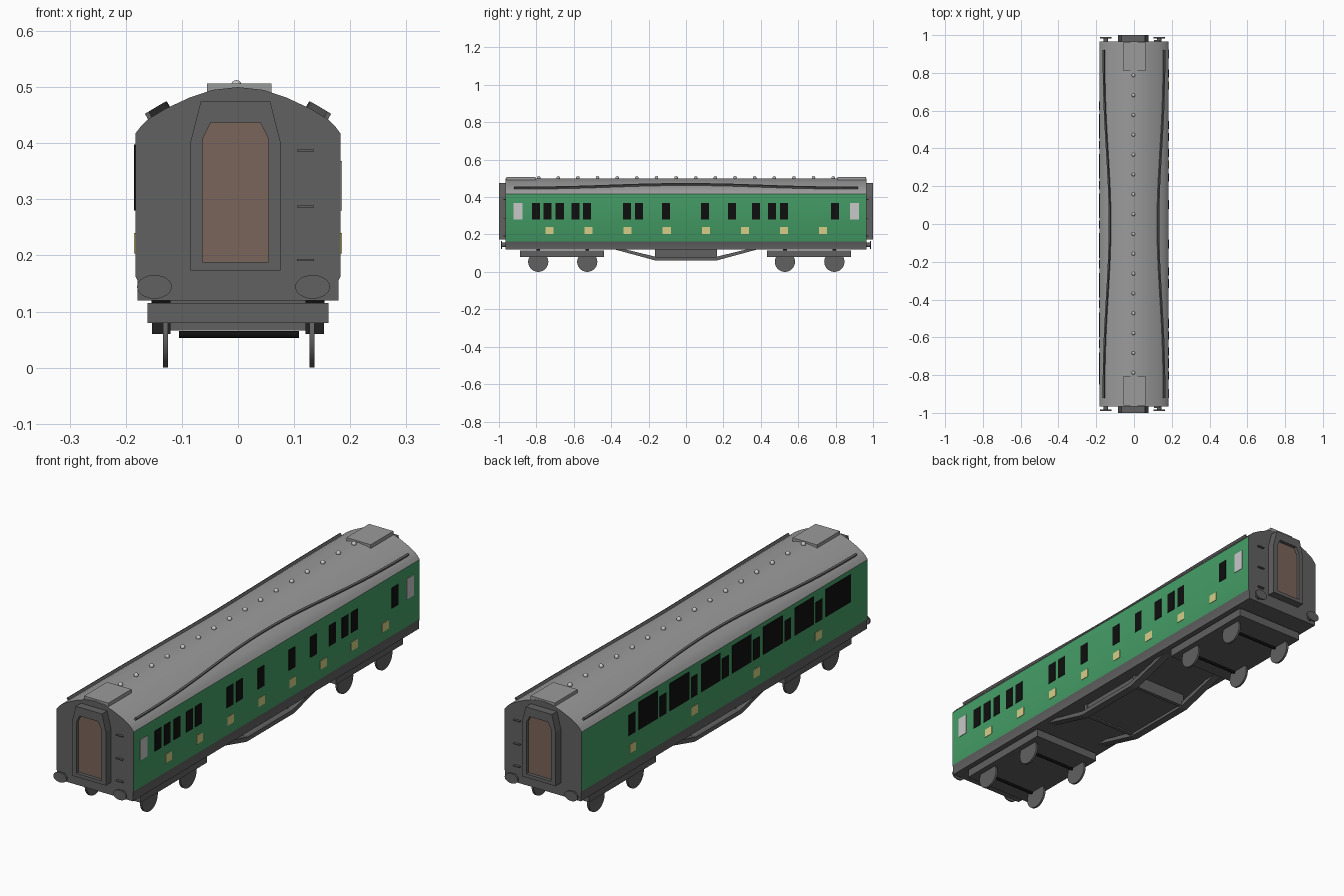
import bpy, bmesh, math
from mathutils import Matrix, Vector

if "Cube" in bpy.data.objects:
    bpy.data.objects.remove(bpy.data.objects["Cube"])


def material(name, r, g, b):
    lin = [(c / 255 / 12.92) if c < 10 else ((c / 255 + 0.055) / 1.055) ** 2.4 for c in (r, g, b)]
    m = bpy.data.materials.new(name)
    m.diffuse_color = (*lin, 1)
    m.use_nodes = True
    m.node_tree.nodes["Principled BSDF"].inputs["Base Color"].default_value = m.diffuse_color
    return m


GREEN = material("green_paint", 70, 160, 104)
DARK = material("dark_grey", 97, 97, 97)
ROOF = material("roof_grey", 155, 155, 155)
BLACK = material("black", 15, 15, 15)
PALE = material("pale_grey", 200, 200, 200)
CREAM = material("cream_yellow", 214, 207, 136)
BROWN = material("door_brown", 122, 101, 90)


def finish(name, bm, *mats, smooth=False):
    bmesh.ops.recalc_face_normals(bm, faces=bm.faces)
    me = bpy.data.meshes.new(name)
    bm.to_mesh(me)
    bm.free()
    for m in mats:
        me.materials.append(m)
    ob = bpy.data.objects.new(name, me)
    bpy.context.collection.objects.link(ob)
    if smooth:
        bpy.context.view_layer.objects.active = ob
        ob.select_set(True)
        bpy.ops.object.shade_smooth_by_angle(angle=math.radians(35))
        ob.select_set(False)
    return ob


def boxes(name, mat, items):
    """One object made of boxes given as (x0, x1, y0, y1, z0, z1)."""
    bm = bmesh.new()
    for x0, x1, y0, y1, z0, z1 in items:
        mid = Vector((x0 + x1, y0 + y1, z0 + z1)) / 2
        size = Matrix.Diagonal((x1 - x0, y1 - y0, z1 - z0, 1))
        bmesh.ops.create_cube(bm, size=1, matrix=Matrix.Translation(mid) @ size)
    return finish(name, bm, mat)


def loft(bm, rings, caps=True):
    """Skin closed rings of points in sequence."""
    vs = [[bm.verts.new(p) for p in r] for r in rings]
    n = len(vs[0])
    for a, b in zip(vs, vs[1:]):
        for i in range(n):
            bm.faces.new((a[i], a[(i + 1) % n], b[(i + 1) % n], b[i]))
    if caps:
        bm.faces.new(vs[0])
        bm.faces.new(vs[-1])


def cylinder(bm, centre, axis, radius, depth, squash=1, segs=24):
    rot = Matrix.Rotation(math.pi / 2, 4, 'Y' if axis == 'X' else 'X')
    mat = Matrix.Translation(centre) @ Matrix.Diagonal((1, 1, squash, 1)) @ rot
    bmesh.ops.create_cone(bm, cap_ends=True, segments=segs, radius1=radius,
                          radius2=radius, depth=depth, matrix=mat)


# Body shell: half section mirrored, extruded, coloured by height and direction
END = 0.965
ARC = [(0.183, 0.417), (0.174, 0.429), (0.16, 0.443), (0.13, 0.461), (0.087, 0.481), (0.045, 0.495), (0, 0.5)]
half = [(0.179, 0.12), (0.179, 0.155), (0.183, 0.163)] + ARC
section = half + [(-x, z) for x, z in reversed(half[:-1])]
bm = bmesh.new()
loft(bm, [[(x, y, z) for x, z in section] for y in (-END, END)])
for f in bm.faces:
    c = f.calc_center_median()
    if abs(c.y) > 0.9 or c.z < 0.163:
        f.material_index = 1
    elif c.z > 0.417:
        f.material_index = 2
finish("coach_body", bm, GREEN, DARK, ROOF, smooth=True)


# Side windows and yellow panels as thin plates
def plates(name, mat, side, spans, z0, z1):
    boxes(name, mat, [(side * 0.183 - 0.002, side * 0.183 + 0.002, a, b, z0, z1) for a, b in spans])


def around(centres, w=0.043):
    return [(c - w / 2, c + w / 2) for c in centres]


plates("right_windows", BLACK, 1, around([-0.803, -0.74, -0.675, -0.591, -0.53, -0.316, -0.252, -0.107,
                                          0.102, 0.247, 0.375, 0.46, 0.524, 0.796]), 0.28, 0.368)
plates("right_frosted_windows", PALE, 1, around([-0.898, 0.9], 0.048), 0.28, 0.368)
plates("right_yellow_panels", CREAM, 1, around([-0.73 + 0.209 * i for i in range(8)]), 0.203, 0.24)
plates("left_small_windows", BLACK, -1, around([0.628 - 0.2103 * i for i in range(7)]), 0.28, 0.368)
big = [(0.452 - 0.2103 * i, 0.582 - 0.2103 * i) for i in range(6)]
plates("left_large_windows", BLACK, -1, big + [(-0.85, -0.68)], 0.28, 0.398)
plates("left_yellow_panels", CREAM, -1, around([0.622, 0.204, -0.214, -0.632]), 0.203, 0.24)


# Curved rain strips, following the roof surface
def roof_z(x):
    for (xa, za), (xb, zb) in zip(ARC, ARC[1:]):
        if xb <= x <= xa:
            return za + (zb - za) * (xa - x) / (xa - xb)


for side, label in ((1, "right"), (-1, "left")):
    bm = bmesh.new()
    rings = []
    for i in range(33):
        y = -0.92 + 1.84 * i / 32
        x = 0.157 - 0.032 * ((1 + math.cos(math.pi * y / 0.92)) / 2) ** 1.3
        out, along = Vector((0.5, 0, 0.866)), Vector((0.866, 0, -0.5))
        base = Vector((x, y, roof_z(x)))
        ring = [base + out * h + along * w for h, w in
                ((-0.006, -0.004), (0.011, -0.004), (0.011, 0.004), (-0.006, 0.004))]
        rings.append([(p.x * side, p.y, p.z) for p in ring])
    loft(bm, rings)
    finish(label + "_rain_strip", bm, DARK)

# Roof vents and end roof plates
bm = bmesh.new()
for i in range(16):
    bmesh.ops.create_uvsphere(bm, u_segments=12, v_segments=8, radius=0.0095,
                              matrix=Matrix.Translation((-0.003, -0.788 + 0.105 * i, 0.503)))
finish("roof_vents", bm, PALE, smooth=True)
boxes("roof_end_plates", ROOF, [(-0.055, 0.06, -0.96, -0.805, 0.48, 0.506),
                                (-0.055, 0.06, 0.81, 0.963, 0.48, 0.506)])

# Gangways, doors, buffers and end steps
CX = -0.0045
outer = [(-0.08, 0.173), (0.08, 0.173), (0.08, 0.403), (0.062, 0.474), (-0.062, 0.474), (-0.08, 0.403)]
inner = [(-0.059, 0.188), (0.059, 0.188), (0.059, 0.407), (0.044, 0.437), (-0.044, 0.437), (-0.059, 0.407)]
for s, label in ((-1, "front"), (1, "back")):
    def ring(pts, y):
        return [(CX + x, s * y, z) for x, z in pts]

    bm = bmesh.new()
    loft(bm, [ring(outer, 0.96), ring(outer, 1.0), ring(inner, 1.0), ring(inner, 0.96)], caps=False)
    finish(label + "_gangway", bm, DARK)
    bm = bmesh.new()
    loft(bm, [ring(inner, 0.96), ring(inner, 0.985)])
    finish(label + "_door", bm, BROWN)
    bm = bmesh.new()
    for x in (-0.149, 0.133):
        cylinder(bm, (x, s * 0.986, 0.144), 'Y', 0.031, 0.007, squash=0.68)
        cylinder(bm, (x, s * 0.97, 0.144), 'Y', 0.012, 0.03, segs=16)
    finish(label + "_buffers", bm, DARK, smooth=True)
    y0, y1 = sorted((s * 0.96, s * 0.975))
    boxes(label + "_end_steps", DARK, [(0.105, 0.135, y0, y1, z, z + 0.004) for z in (0.19, 0.285, 0.385)])

# Bogies: frame plate, bearing blocks, wheels and axles
for label, mid, axle_ys in (("front", -0.663, (-0.79, -0.528)), ("back", 0.658, (0.529, 0.793))):
    boxes(label + "_bogie_frame", DARK, [(-0.161, 0.161, mid - 0.225, mid + 0.225, 0.08, 0.115)])
    boxes(label + "_bearing_blocks", BLACK, [(s * 0.137 - 0.017, s * 0.137 + 0.017, y - 0.01, y + 0.01, 0.11, 0.122)
                                             for s in (-1, 1) for y in axle_ys])
    bm = bmesh.new()
    for y in axle_ys:
        for x in (-0.129, 0.132):
            cylinder(bm, (x, y, 0.054), 'X', 0.054, 0.009, segs=32)
    finish(label + "_wheels", bm, DARK, smooth=True)
    bm = bmesh.new()
    for y in axle_ys:
        cylinder(bm, (0.002, y, 0.059), 'X', 0.0065, 0.214, segs=12)
    finish(label + "_axles", bm, BLACK, smooth=True)

# Underframe trusses with cross bars and equipment box
path = [(-0.4, -0.345, 0.125, 0.125), (-0.16, -0.15, 0.06, 0.078),
        (0.16, 0.15, 0.06, 0.078), (0.4, 0.345, 0.125, 0.125)]
for s, label in ((1, "right"), (-1, "left")):
    bm = bmesh.new()
    loft(bm, [[(s * 0.12, a, za), (s * 0.153, a, za), (s * 0.153, b, zb), (s * 0.12, b, zb)]
              for a, b, za, zb in path])
    finish(label + "_truss", bm, DARK)
boxes("truss_cross_bars", DARK, [(-0.13, 0.13, y - 0.008, y + 0.008, 0.066, 0.122) for y in (-0.158, 0.158)])
boxes("equipment_box", DARK, [(-0.125, 0.125, -0.15, 0.15, 0.072, 0.122)])
